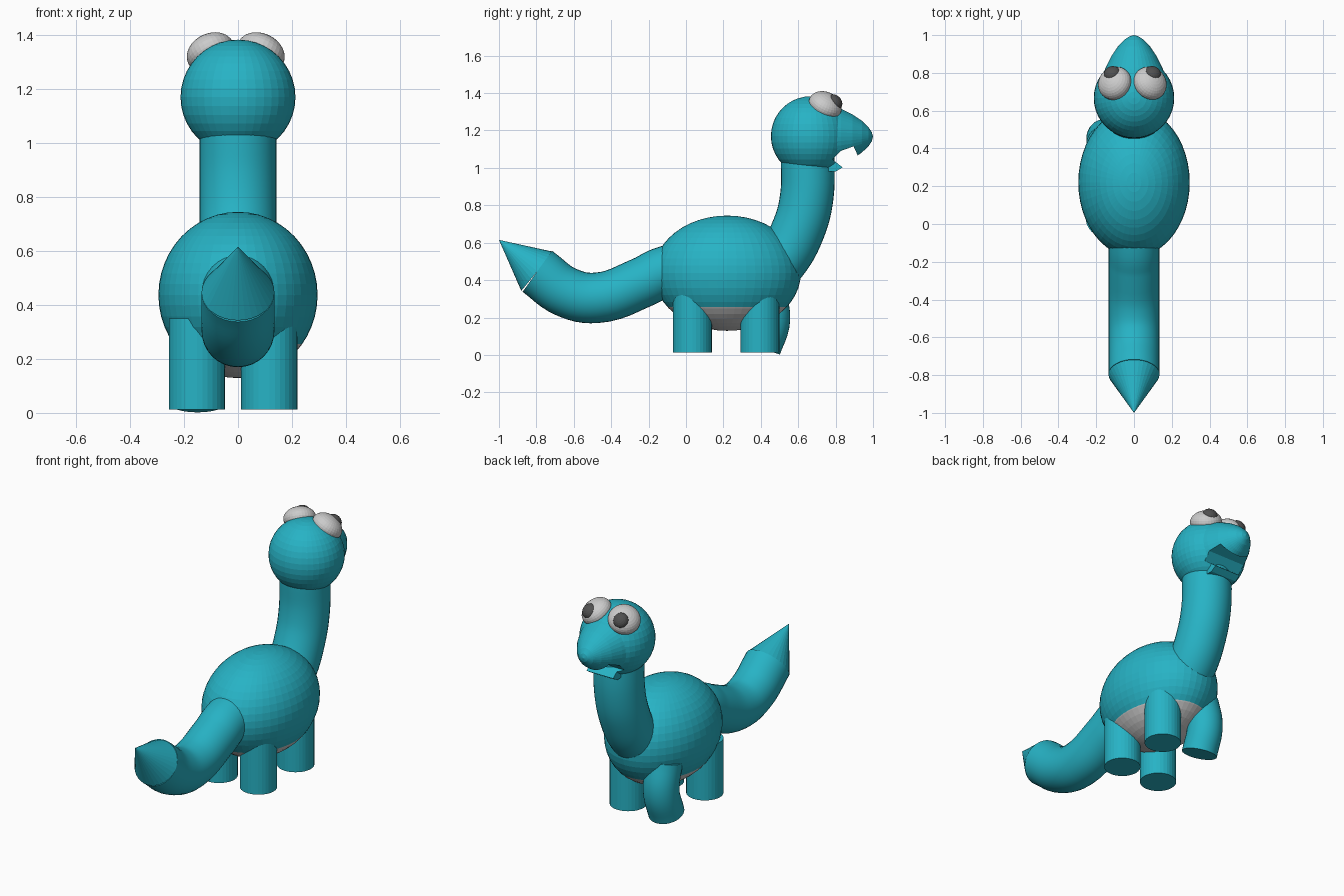
import bpy, bmesh, math
from mathutils import Vector, Matrix

if "Cube" in bpy.data.objects:
    bpy.data.objects.remove(bpy.data.objects["Cube"])

teal = bpy.data.materials.new("teal")
teal.diffuse_color = (0.02, 0.45, 0.56, 1)
teal.use_nodes = True
teal.node_tree.nodes["Principled BSDF"].inputs["Base Color"].default_value = teal.diffuse_color
dark = bpy.data.materials.new("dark")
dark.diffuse_color = (0.08, 0.08, 0.08, 1)
dark.use_nodes = True
dark.node_tree.nodes["Principled BSDF"].inputs["Base Color"].default_value = dark.diffuse_color


def finish(name, bm, mat=None):
    bmesh.ops.recalc_face_normals(bm, faces=bm.faces)
    me = bpy.data.meshes.new(name)
    bm.to_mesh(me)
    bm.free()
    ob = bpy.data.objects.new(name, me)
    bpy.context.collection.objects.link(ob)
    if mat:
        me.materials.append(mat)
    return ob


def ball(name, loc, radii, mat=None, normal=(0, 0, 1), cut=None, segs=40):
    """Ellipsoid with its z axis along normal; cut = (height, keep_above)."""
    bm = bmesh.new()
    m = (Matrix.Translation(loc) @ Vector((0, 0, 1)).rotation_difference(Vector(normal)).to_matrix().to_4x4()
         @ Matrix.Diagonal((*radii, 1)))
    bmesh.ops.create_uvsphere(bm, u_segments=segs, v_segments=segs // 2, radius=1, matrix=m)
    if cut:
        bmesh.ops.bisect_plane(bm, geom=bm.verts[:] + bm.edges[:] + bm.faces[:],
                               plane_co=(0, 0, cut[0]), plane_no=(0, 0, 1),
                               clear_inner=cut[1], clear_outer=not cut[1])
    return finish(name, bm, mat)


def rod(name, a, b, r1, r2, mat):
    """Cylinder or cone between two points."""
    a, b = Vector(a), Vector(b)
    rot = Vector((0, 0, 1)).rotation_difference(b - a).to_matrix().to_4x4()
    bm = bmesh.new()
    bmesh.ops.create_cone(bm, cap_ends=True, segments=32, radius1=r1, radius2=r2,
                          depth=(b - a).length, matrix=Matrix.Translation((a + b) / 2) @ rot)
    return finish(name, bm, mat)


def tube(name, x, path, radius, mat):
    """Round tube along a (y, z) path."""
    cu = bpy.data.curves.new(name, 'CURVE')
    cu.dimensions = '3D'
    cu.bevel_depth = radius
    cu.bevel_resolution = 14
    cu.resolution_u = 6
    cu.use_fill_caps = True
    sp = cu.splines.new('BEZIER')
    sp.bezier_points.add(len(path) - 1)
    for p, (y, z) in zip(sp.bezier_points, path):
        p.co = (x, y, z)
        p.handle_left_type = p.handle_right_type = 'AUTO'
    cu.materials.append(mat)
    ob = bpy.data.objects.new(name, cu)
    bpy.context.collection.objects.link(ob)
    bpy.ops.object.select_all(action='DESELECT')
    ob.select_set(True)
    bpy.context.view_layer.objects.active = ob
    bpy.ops.object.convert(target='MESH')
    return ob


def prism(name, outline, half, mat=None):
    """Side outline (y, z) extruded across x."""
    bm = bmesh.new()
    f = bm.faces.new([bm.verts.new((-half, y, z)) for y, z in outline])
    ext = bmesh.ops.extrude_face_region(bm, geom=[f])['geom']
    bmesh.ops.translate(bm, vec=(2 * half, 0, 0),
                        verts=[v for v in ext if isinstance(v, bmesh.types.BMVert)])
    return finish(name, bm, mat)


# body and grey belly, one ellipsoid split by a level plane
body_at, body_r = (0, 0.22, 0.437), (0.295, 0.394, 0.308)
ball("body", body_at, body_r, teal, cut=(0.255, True), segs=48)
ball("belly", body_at, body_r, None, cut=(0.255, False), segs=48)

# neck and tail
tube("neck", 0, [(0.4, 0.41), (0.51, 0.51), (0.60, 0.67), (0.645, 0.84), (0.65, 1.08)], 0.143, teal)
tube("tail", 0, [(0.08, 0.49), (-0.13, 0.44), (-0.23, 0.39), (-0.48, 0.305),
                 (-0.64, 0.336), (-0.795, 0.447)], 0.135, teal)
rod("tail_tip", (0, -0.795, 0.447), (0, -1.0, 0.615), 0.135, 0, teal)

# three straight legs and one bent front leg
for name, x, y in (("back_leg_left", -0.152, 0.034), ("back_leg_right", 0.116, 0.034),
                   ("front_leg_right", 0.116, 0.395)):
    rod(name, (x, y, 0.012), (x, y, 0.35), 0.104, 0.104, teal)
tube("front_leg_left", -0.15, [(0.405, 0.033), (0.455, 0.19), (0.42, 0.36)], 0.102, teal)

# head
head = ball("head", (0, 0.667, 1.17), (0.213,) * 3, teal)

# snout, turned about the y axis
bm = bmesh.new()
prof = [(0.68, 0), (0.68, 0.19), (0.76, 0.178), (0.83, 0.149), (0.89, 0.119),
        (0.94, 0.085), (0.975, 0.052), (0.993, 0.025), (1.0, 0)]
vs = [bm.verts.new((0, y, 1.167 + r)) for y, r in prof]
es = [bm.edges.new(p) for p in zip(vs, vs[1:])]
bmesh.ops.spin(bm, geom=vs + es, cent=(0, 0, 1.167), axis=(0, 1, 0), angle=math.tau, steps=40)
bmesh.ops.remove_doubles(bm, verts=bm.verts, dist=1e-4)
snout = finish("snout", bm, teal)

# open mouth cut from head and snout
cutter = prism("mouth_cutter", [(0.935, 1.03), (0.896, 1.115), (0.826, 1.09), (0.783, 1.045),
                                (0.837, 1.003), (0.92, 0.94)], 0.3)
cutter.hide_render = True
for ob in (head, snout):
    mod = ob.modifiers.new("mouth", 'BOOLEAN')
    mod.object = cutter
    mod.operation = 'DIFFERENCE'
    mod.solver = 'EXACT'
    bpy.context.view_layer.objects.active = ob
    bpy.ops.object.modifier_apply(modifier=mod.name)
bpy.data.objects.remove(cutter)
prism("lower_lip", [(0.75, 1.06), (0.783, 1.045), (0.837, 1.003), (0.80, 0.98), (0.73, 0.98)], 0.09, teal)

# eyes and pupils
for side, s, x in (("left", -1, -0.102), ("right", 1, 0.085)):
    ball("eye_" + side, (x, 0.745, 1.335), (0.092, 0.092, 0.066), None, (s * 0.4, 0.4, 0.8), segs=32)
    ball("pupil_" + side, (x + s * 0.013, 0.797, 1.352), (0.045, 0.045, 0.034), dark,
         (s * 0.2, 0.75, 0.6), segs=24)
